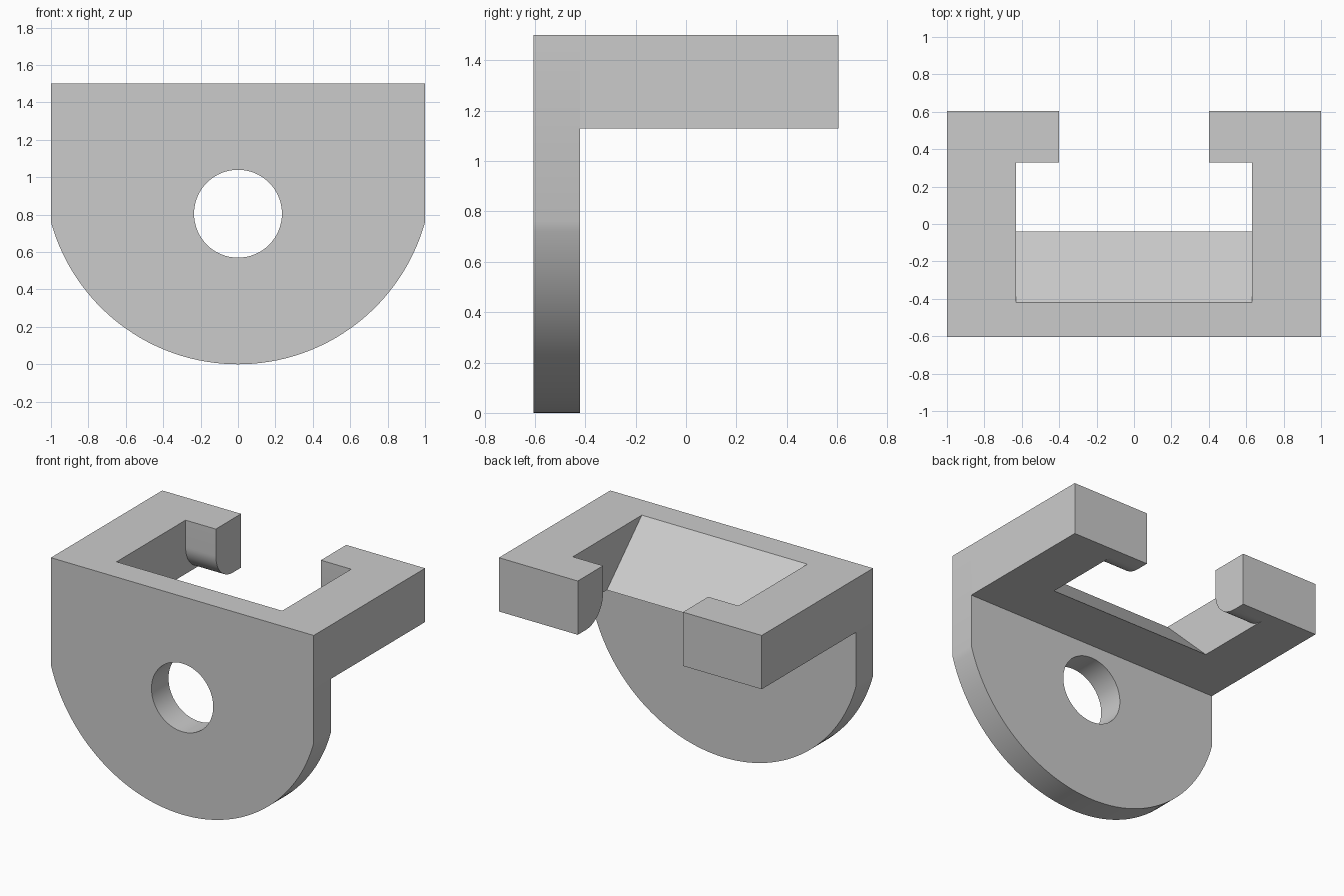
import bpy, bmesh
from math import asin, cos, sin, pi
from mathutils import Vector

cube = bpy.data.objects.get("Cube")
if cube:
    bpy.data.objects.remove(cube, do_unlink=True)

# Main dimensions
HALF_W, BACK, TOP = 1.0, 0.605, 1.5
PLATE_BACK = -0.42          # rear face of the plate
ARM_Z = 1.13                # underside of arms and hooks
ARM_X, HOOK_X, HOOK_Y = 0.63, 0.4, 0.33

grey = bpy.data.materials.new("plain_grey")
grey.use_nodes = True
colour = (0.6, 0.6, 0.6, 1)
grey.diffuse_color = colour
grey.node_tree.nodes["Principled BSDF"].inputs["Base Color"].default_value = colour


def arc(cx, cz, r, start, end, steps):
    return [(cx + r * cos(start + (end - start) * i / steps),
             cz + r * sin(start + (end - start) * i / steps)) for i in range(steps + 1)]


def prism(name, profile, axis, lo, hi):
    """Extrude a (horizontal, z) outline along x or y."""
    bm = bmesh.new()
    place = (lambda a, z: (lo, a, z)) if axis == "x" else (lambda a, z: (a, lo, z))
    face = bm.faces.new([bm.verts.new(place(*p)) for p in profile])
    ext = bmesh.ops.extrude_face_region(bm, geom=[face])
    move = Vector((hi - lo, 0, 0)) if axis == "x" else Vector((0, hi - lo, 0))
    bmesh.ops.translate(bm, vec=move,
                        verts=[v for v in ext["geom"] if isinstance(v, bmesh.types.BMVert)])
    bmesh.ops.recalc_face_normals(bm, faces=bm.faces)
    mesh = bpy.data.meshes.new(name)
    bm.to_mesh(mesh)
    bm.free()
    mesh.materials.append(grey)
    obj = bpy.data.objects.new(name, mesh)
    bpy.context.collection.objects.link(obj)
    return obj


def combine(target, tool, operation):
    """Apply a boolean and discard the tool object."""
    tool.hide_render = True
    mod = target.modifiers.new(operation.lower(), "BOOLEAN")
    mod.object, mod.operation, mod.solver = tool, operation, "EXACT"
    bpy.context.view_layer.objects.active = target
    bpy.ops.object.modifier_apply(modifier=mod.name)
    bpy.data.objects.remove(tool, do_unlink=True)


# Front plate with a shallow circular lower edge
shoulder = 0.76
radius = (1 + shoulder ** 2) / (2 * shoulder)
spread = asin(HALF_W / radius)
outline = [(HALF_W, TOP), (-HALF_W, TOP)]
outline += arc(0, radius, radius, -pi / 2 - spread, -pi / 2 + spread, 64)
bracket = prism("hook_bracket", outline, "y", -BACK, PLATE_BACK)

# Round hole through the plate
hole = prism("hole_cutter", arc(0, 0.805, 0.235, 0, 2 * pi, 64)[:-1], "y", -0.8, -0.2)
combine(bracket, hole, "DIFFERENCE")

# Sloped brace behind the top of the plate
brace = prism("brace", [(PLATE_BACK, ARM_Z), (-0.04, ARM_Z), (PLATE_BACK, TOP)],
              "x", -ARM_X, ARM_X)
combine(bracket, brace, "UNION")

# Side arms, each ending in an inward hook with a rounded lower inner edge
arm_profile = [(PLATE_BACK, ARM_Z), (BACK, ARM_Z), (BACK, TOP), (PLATE_BACK, TOP)]
r = 0.185
hook_profile = [(BACK, ARM_Z), (BACK, TOP), (HOOK_Y, TOP)]
hook_profile += arc(HOOK_Y + r, ARM_Z + r, r, pi, 1.5 * pi, 16)
for side in (-1, 1):
    arm = prism("arm", arm_profile, "x", side * ARM_X, side * HALF_W)
    combine(bracket, arm, "UNION")
    hook = prism("hook", hook_profile, "x", side * HOOK_X, side * ARM_X)
    combine(bracket, hook, "UNION")

# Smooth the curved walls and keep the edges crisp
bpy.ops.object.select_all(action="DESELECT")
bracket.select_set(True)
bpy.context.view_layer.objects.active = bracket
bpy.ops.object.shade_smooth_by_angle(angle=pi / 9)
